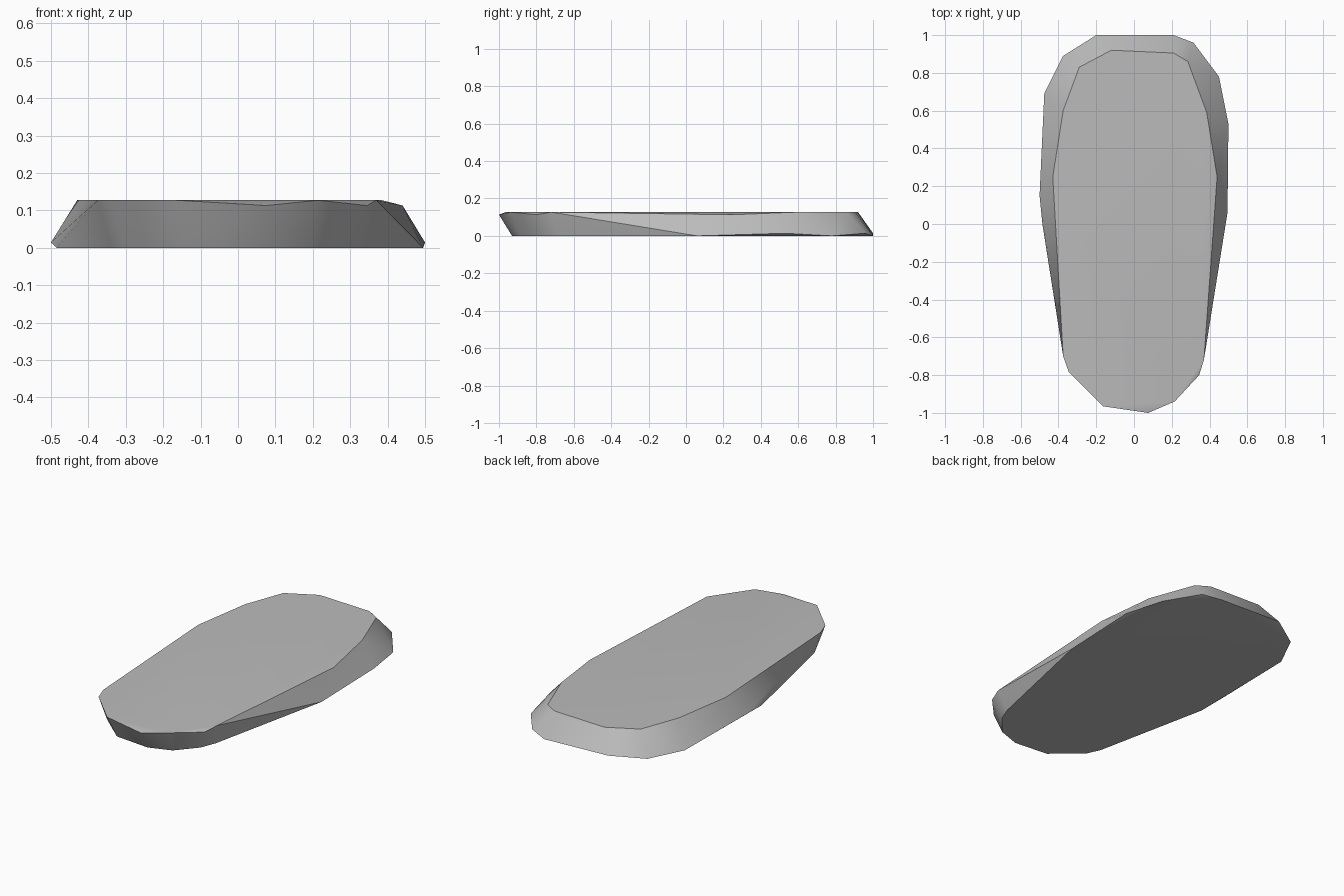
import bpy
import bmesh
import math

old = bpy.data.objects.get("Cube")
if old:
    bpy.data.objects.remove(old, do_unlink=True)

TOP, TOP_LOW = 0.127, 0.113      # slightly uneven upper face
BASE, BASE_HIGH = 0.0, 0.014     # slightly uneven lower rim

# Upper outline: flush corners, then the slightly lowered ones
top_flush = [(-.12, .92), (.21, .905), (.285, .86), (.385, .59), (.37, -.72),
             (.215, -.94), (-.165, -.965), (-.345, -.785), (-.375, -.70),
             (-.43, .25), (-.375, .60), (-.29, .83)]
top_low = [(.44, .25), (.345, -.80), (.075, -1.0)]

# Lower outline: wide at the back, undercut at the front
base_flush = [(.21, 1.0), (.45, .78), (.495, .06), (-.485, .0), (-.475, .69),
              (-.375, .89), (.335, -.68), (.30, -.77), (.20, -.885),
              (.07, -.93), (-.14, -.91), (-.305, -.765), (-.34, -.69)]
base_high = [(-.20, 1.0), (.315, .96), (.50, .53), (-.50, .15)]

# Stone material
stone = bpy.data.materials.new("stone_grey")
stone.use_nodes = True
colour = (0.5, 0.5, 0.5, 1.0)
stone.diffuse_color = colour
stone.node_tree.nodes["Principled BSDF"].inputs["Base Color"].default_value = colour

# Convex slab wrapped around the two outlines
bm = bmesh.new()
for outline, z in ((top_flush, TOP), (top_low, TOP_LOW),
                   (base_flush, BASE), (base_high, BASE_HIGH)):
    for x, y in outline:
        bm.verts.new((x, y, z))
bmesh.ops.convex_hull(bm, input=bm.verts[:])
bmesh.ops.delete(bm, geom=[v for v in bm.verts if not v.link_faces], context='VERTS')
bmesh.ops.dissolve_limit(bm, angle_limit=math.radians(0.5),
                         verts=bm.verts[:], edges=bm.edges[:])
bmesh.ops.recalc_face_normals(bm, faces=bm.faces[:])
mesh = bpy.data.meshes.new("stone_slab")
bm.to_mesh(mesh)
bm.free()
mesh.materials.append(stone)

slab = bpy.data.objects.new("stone_slab", mesh)
bpy.context.collection.objects.link(slab)
bpy.ops.object.select_all(action='DESELECT')
slab.select_set(True)
bpy.context.view_layer.objects.active = slab
bpy.ops.object.shade_smooth_by_angle(angle=math.radians(30))
